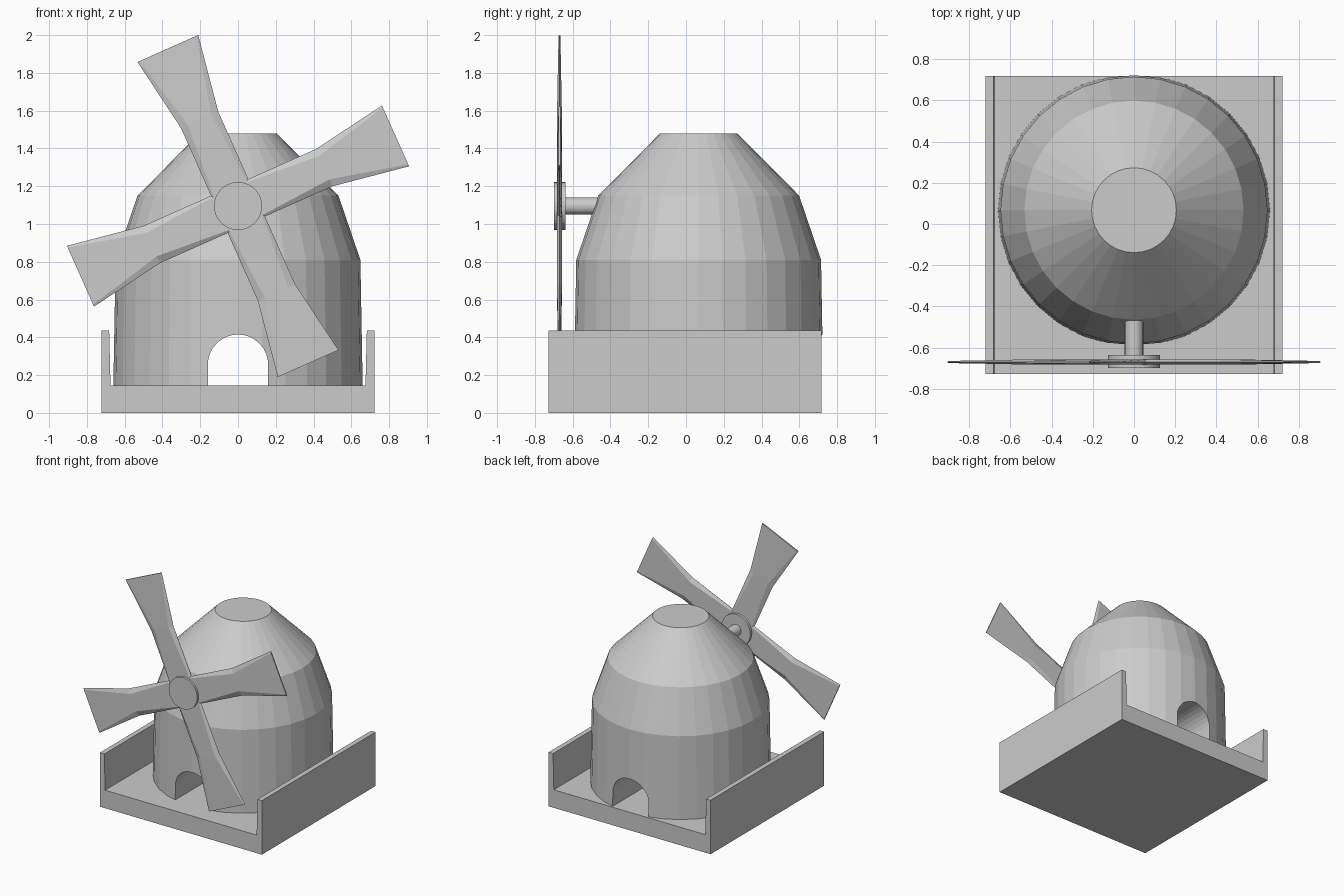
import bpy, bmesh, math

if "Cube" in bpy.data.objects:
    bpy.data.objects.remove(bpy.data.objects["Cube"])

grey = bpy.data.materials.new("stone_grey")
grey.diffuse_color = (0.6, 0.6, 0.6, 1)
grey.use_nodes = True
grey.node_tree.nodes["Principled BSDF"].inputs["Base Color"].default_value = grey.diffuse_color

HUB_Z, BLADE_Y, TOWER_Y, FLOOR = 1.095, -0.67, 0.067, 0.145


def loft(name, rings):
    """Closed solid through a list of equal-length point rings."""
    bm = bmesh.new()
    loops = [[bm.verts.new(p) for p in ring] for ring in rings]
    n = len(loops[0])
    for a, b in zip(loops, loops[1:]):
        for i in range(n):
            j = (i + 1) % n
            bm.faces.new((a[i], a[j], b[j], b[i]))
    bm.faces.new(loops[0][::-1])
    bm.faces.new(loops[-1])
    bmesh.ops.recalc_face_normals(bm, faces=bm.faces[:])
    mesh = bpy.data.meshes.new(name)
    bm.to_mesh(mesh)
    bm.free()
    ob = bpy.data.objects.new(name, mesh)
    mesh.materials.append(grey)
    bpy.context.collection.objects.link(ob)
    return ob


def extrude_y(name, profile, y0, y1):
    return loft(name, [[(x, y, z) for x, z in profile] for y in (y0, y1)])


def circle(r, n, cx=0.0, cy=0.0):
    return [(cx + r * math.cos(2 * math.pi * i / n),
             cy + r * math.sin(2 * math.pi * i / n)) for i in range(n)]


# Base tray with a wall on each side
half = [(0.722, 0), (0.722, 0.435), (0.682, 0.435), (0.675, FLOOR)]
extrude_y("base_tray", half + [(-x, z) for x, z in reversed(half)], -0.727, 0.718)

# Faceted tower
tower = loft("tower", [[(x, y, z) for x, y in circle(r, 32, 0, TOWER_Y)]
                       for r, z in ((0.66, FLOOR), (0.648, 0.81),
                                    (0.532, 1.15), (0.206, 1.478))])

# Arched passage cut right through the tower
arch = [(0.16 * math.cos(math.pi * i / 16), 0.255 + 0.16 * math.sin(math.pi * i / 16))
        for i in range(17)]
cutter = extrude_y("passage_cutter", [(0.16, 0.05)] + arch + [(-0.16, 0.05)], -1, 1)
cutter.hide_render = True
cut = tower.modifiers.new("passage", "BOOLEAN")
cut.operation, cut.solver, cut.object = "DIFFERENCE", "EXACT", cutter
bpy.context.view_layer.objects.active = tower
bpy.ops.object.modifier_apply(modifier=cut.name)
bpy.data.objects.remove(cutter)

# Shaft and hub
extrude_y("shaft", circle(0.045, 24, 0, HUB_Z), -0.66, -0.4)
extrude_y("hub", circle(0.127, 32, 0, HUB_Z), -0.70, -0.637)


# Four flared blades: distance, inner half width, outer half width, half thickness
SECTIONS = ((0.04, 0.10, 0.108, 0.013), (0.50, 0.068, 0.108, 0.013),
            (0.913, 0.165, 0.176, 0.005))
for k in range(4):
    a = math.radians(24 + 90 * k)
    c, s = math.cos(a), math.sin(a)
    rings = []
    for u, inner, outer, t in SECTIONS:
        outline = [(-outer, 0), (-inner, -t), (inner, -t),
                   (outer, 0), (inner, t), (-inner, t)]
        rings.append([(u * c - v * s, BLADE_Y + d, HUB_Z + u * s + v * c)
                      for v, d in outline])
    loft(f"blade_{k + 1}", rings)
